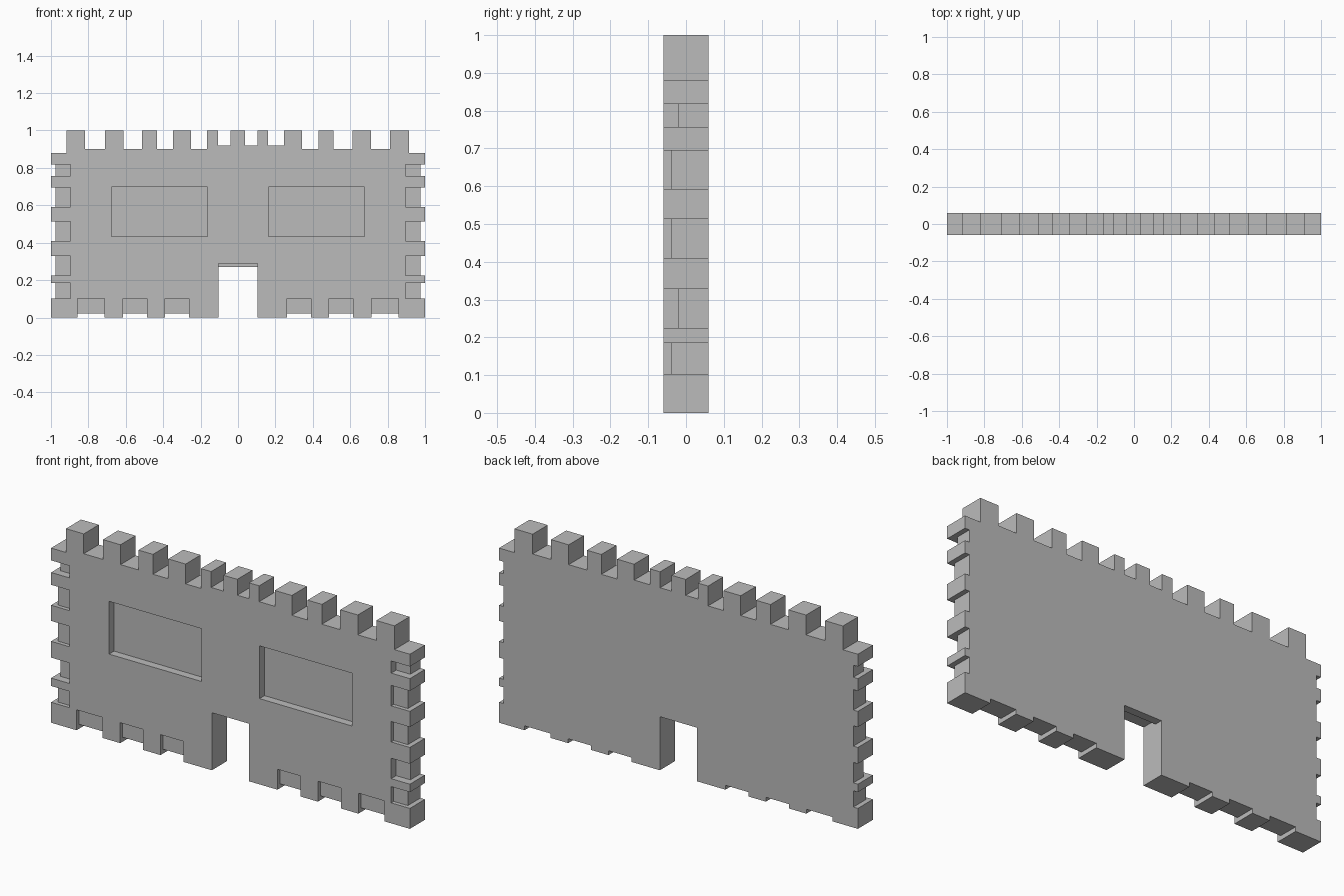
import bpy
import bmesh
from mathutils import Matrix, Vector

cube = bpy.data.objects.get("Cube")
if cube:
    bpy.data.objects.remove(cube, do_unlink=True)

BACK = 0.06      # half the wall thickness
OUT = 1.2        # cutters reach past the wall to here
SIDE = 0.975     # side notches cut in to here
DOOR = 0.104     # half the doorway width


def make_boxes(name, boxes):
    """One object made of boxes given as (x0, x1, y0, y1, z0, z1)."""
    bm = bmesh.new()
    for x0, x1, y0, y1, z0, z1 in boxes:
        size = Vector((x1 - x0, y1 - y0, z1 - z0))
        centre = Vector((x0 + x1, y0 + y1, z0 + z1)) / 2
        bmesh.ops.create_cube(bm, size=1, matrix=Matrix.Translation(centre) @ Matrix.Diagonal(size.to_4d()))
    mesh = bpy.data.meshes.new(name)
    bm.to_mesh(mesh)
    bm.free()
    obj = bpy.data.objects.new(name, mesh)
    bpy.context.collection.objects.link(obj)
    return obj


def mirrored(box):
    x0, x1, *rest = box
    return [box, (-x1, -x0, *rest)]


through = []     # cuts through the whole thickness
front = []       # shallow recesses in the front face

# Gaps between the top teeth
teeth = [(-0.917, -0.818), (-0.711, -0.613), (-0.513, -0.432), (-0.347, -0.25),
         (-0.165, -0.108), (-0.04, 0.038), (0.103, 0.16), (0.247, 0.342),
         (0.43, 0.51), (0.612, 0.71), (0.813, 0.914)]
for i, (left, right) in enumerate(zip(teeth, teeth[1:])):
    floor = 0.92 if 4 <= i <= 6 else 0.9
    through.append((left[1], right[0], -OUT, OUT, floor, OUT))
through.append((-OUT, teeth[0][0], -OUT, OUT, 0.88, OUT))
through.append((teeth[-1][1], OUT, -OUT, OUT, 0.88, OUT))

# Side notches, each with a front recess: bottom, top, recess floor
for z0, z1, floor in [(0.103, 0.185, -0.04), (0.225, 0.328, -0.02), (0.41, 0.513, -0.04),
                      (0.592, 0.695, -0.04), (0.757, 0.818, -0.02)]:
    through += mirrored((SIDE, OUT, -OUT, OUT, z0, z1))
    front += mirrored((0.896, OUT, -OUT, floor, z0, z1))

# Bottom notches, each with a front recess
for x0, x1 in [(0.262, 0.39), (0.487, 0.615), (0.713, 0.858)]:
    through += mirrored((x0, x1, -OUT, OUT, -OUT, 0.022))
    front += mirrored((x0, x1, -OUT, -0.04, -OUT, 0.103))

# Doorway with a lip at the back, and two window panels
through.append((-DOOR, DOOR, -OUT, OUT, -OUT, 0.27))
front.append((-DOOR, DOOR, -OUT, 0.02, -OUT, 0.29))
front += mirrored((0.162, 0.677, -OUT, -0.02, 0.432, 0.698))

# Wall panel, carved with both sets of cutters
wall = make_boxes("wall_panel", [(-1, 1, -BACK, BACK, 0, 1)])
bpy.context.view_layer.objects.active = wall
for name, boxes in [("through_cutter", through), ("recess_cutter", front)]:
    cutter = make_boxes(name, boxes)
    cutter.hide_render = True
    mod = wall.modifiers.new(name, 'BOOLEAN')
    mod.operation = 'DIFFERENCE'
    mod.solver = 'EXACT'
    mod.object = cutter
    bpy.ops.object.modifier_apply(modifier=mod.name)
    bpy.data.objects.remove(cutter, do_unlink=True)

# Plain grey
grey = bpy.data.materials.new("plain_grey")
grey.use_nodes = True
colour = (0.5, 0.5, 0.5, 1)
grey.diffuse_color = colour
grey.node_tree.nodes["Principled BSDF"].inputs["Base Color"].default_value = colour
wall.data.materials.clear()
wall.data.materials.append(grey)
